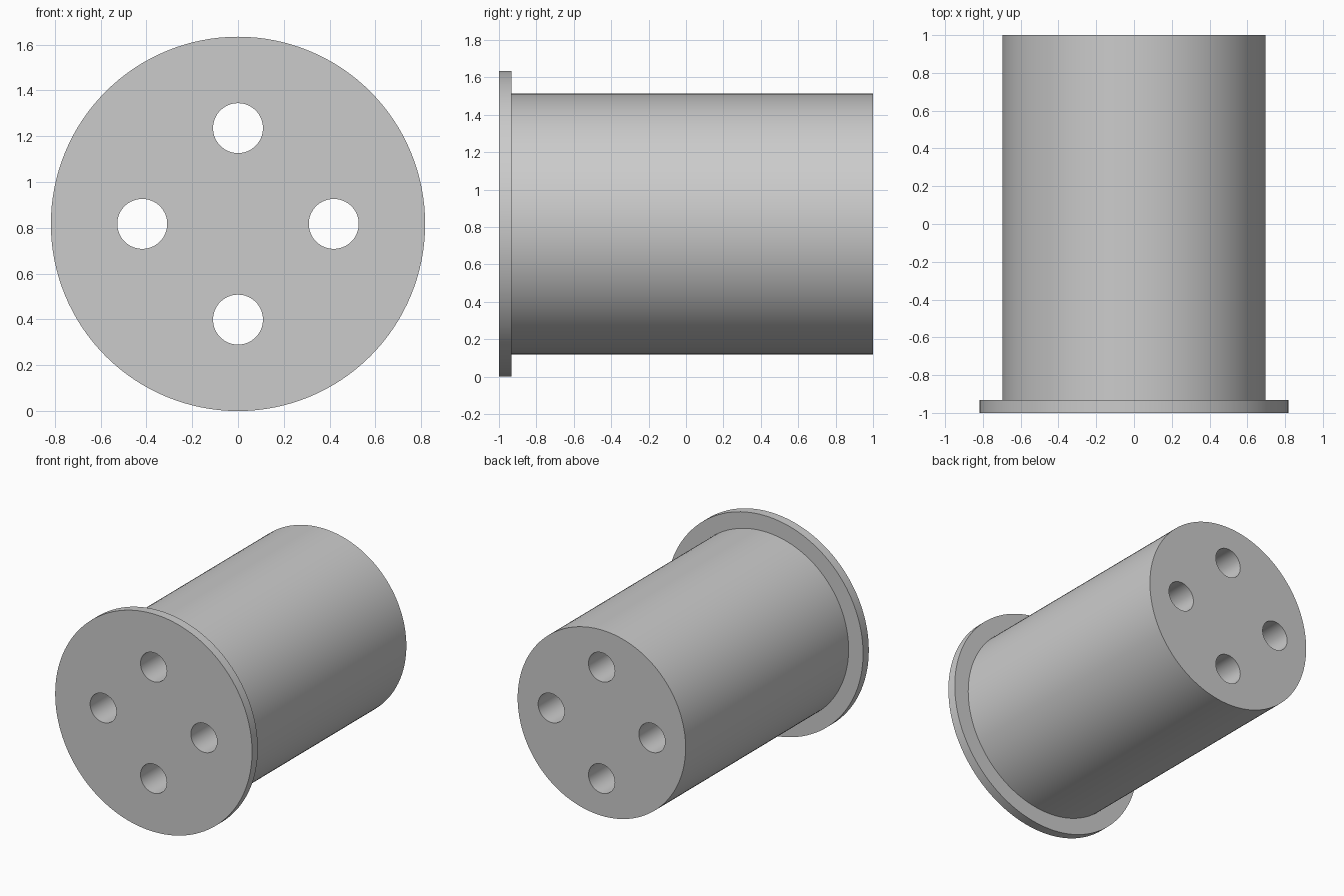
import bpy, bmesh, math
from mathutils import Vector, Matrix

cube = bpy.data.objects.get("Cube")
if cube:
    bpy.data.objects.remove(cube)

CENTRE_Z = 0.817
FLANGE_R, BODY_R = 0.817, 0.697
FRONT, STEP, BACK = -1.0, -0.932, 1.0
HOLE_R, HOLE_RING = 0.109, 0.418

# Material
grey = bpy.data.materials.new("plain grey")
grey.use_nodes = True
colour = (0.6, 0.6, 0.6, 1)
grey.diffuse_color = colour
grey.node_tree.nodes["Principled BSDF"].inputs["Base Color"].default_value = colour


def add_object(name, bm):
    bmesh.ops.recalc_face_normals(bm, faces=bm.faces)
    mesh = bpy.data.meshes.new(name)
    bm.to_mesh(mesh)
    bm.free()
    mesh.materials.append(grey)
    obj = bpy.data.objects.new(name, mesh)
    bpy.context.collection.objects.link(obj)
    return obj


# Flanged cylinder: stepped profile turned around the y axis
bm = bmesh.new()
rings = []
sides = 128
for radius, y in [(FLANGE_R, FRONT), (FLANGE_R, STEP), (BODY_R, STEP), (BODY_R, BACK)]:
    angles = [math.tau * i / sides for i in range(sides)]
    rings.append([bm.verts.new((radius * math.cos(a), y, CENTRE_Z + radius * math.sin(a)))
                  for a in angles])
for lower, upper in zip(rings, rings[1:]):
    for i in range(sides):
        j = (i + 1) % sides
        bm.faces.new((lower[i], lower[j], upper[j], upper[i]))
bm.faces.new(rings[0])
bm.faces.new(rings[-1])
bushing = add_object("flanged_cylinder", bm)

# Four through holes, cut lengthwise
bm = bmesh.new()
for k in range(4):
    angle = k * math.pi / 2
    centre = Vector((HOLE_RING * math.cos(angle), 0, CENTRE_Z + HOLE_RING * math.sin(angle)))
    bmesh.ops.create_cone(bm, cap_ends=True, segments=64, radius1=HOLE_R, radius2=HOLE_R, depth=3,
                          matrix=Matrix.Translation(centre) @ Matrix.Rotation(math.pi / 2, 4, "X"))
cutter = add_object("hole_cutter", bm)
cutter.hide_render = True

cut = bushing.modifiers.new("holes", "BOOLEAN")
cut.operation = "DIFFERENCE"
cut.solver = "EXACT"
cut.object = cutter

bpy.ops.object.select_all(action="DESELECT")
bushing.select_set(True)
bpy.context.view_layer.objects.active = bushing
bpy.ops.object.modifier_apply(modifier=cut.name)
bpy.data.objects.remove(cutter)

# Smooth round walls, crisp rims
bpy.ops.object.shade_smooth_by_angle(angle=math.radians(30))
